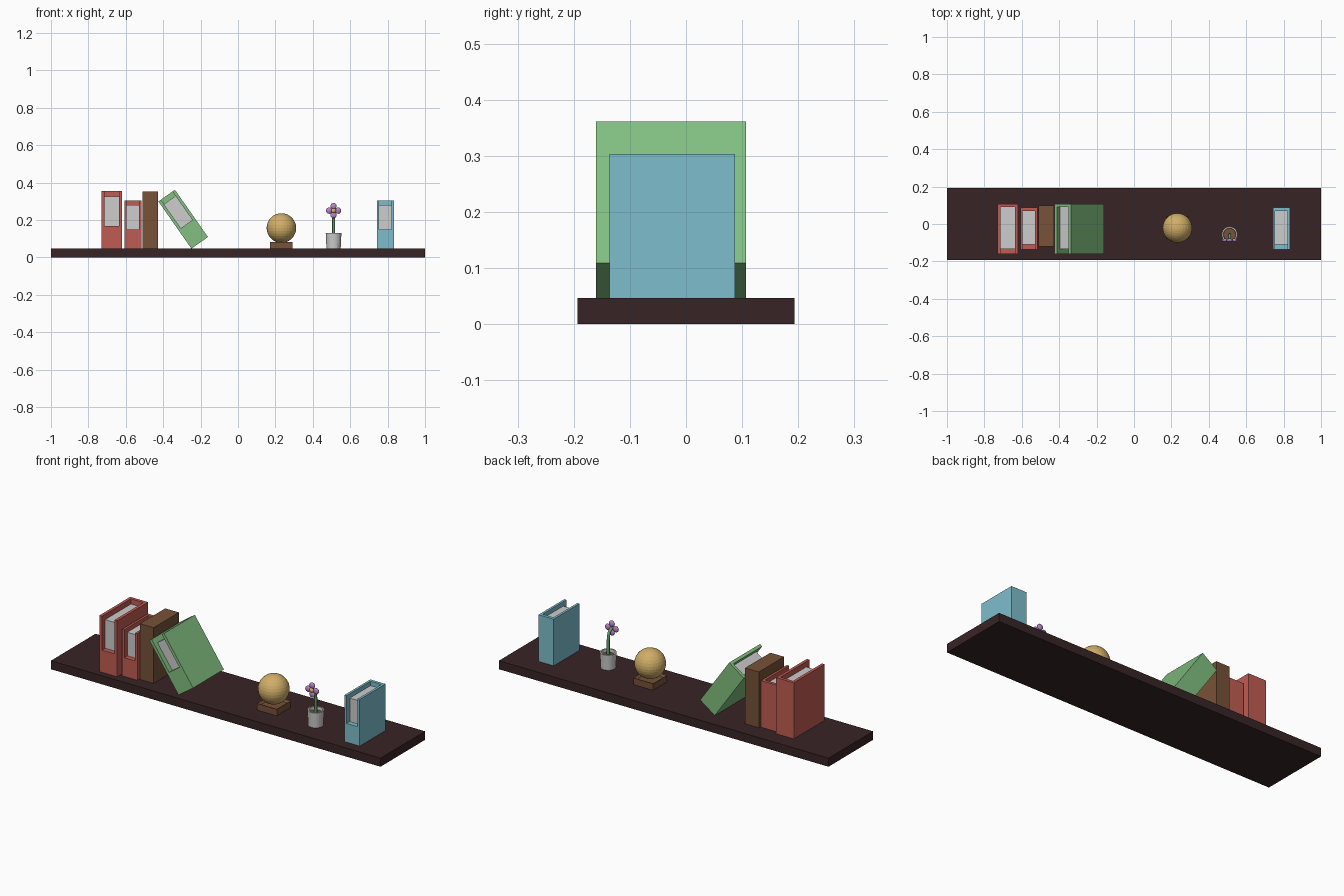
import bpy, bmesh, math
from mathutils import Matrix, Vector

if "Cube" in bpy.data.objects:
    bpy.data.objects.remove(bpy.data.objects["Cube"])


def material(name, r, g, b):
    lin = [((c / 255 + 0.055) / 1.055) ** 2.4 if c > 10 else c / 255 / 12.92 for c in (r, g, b)]
    m = bpy.data.materials.new(name)
    m.diffuse_color = (*lin, 1)
    m.use_nodes = True
    m.node_tree.nodes["Principled BSDF"].inputs["Base Color"].default_value = m.diffuse_color
    return m


DARK = material("dark wood", 56, 36, 37)
RED = material("brick red", 192, 92, 83)
BROWN = material("brown", 119, 82, 56)
GREEN = material("leaf green", 130, 191, 128)
BLUE = material("light blue", 126, 190, 205)
PAPER = material("paper grey", 205, 205, 205)
GOLD = material("gold", 208, 174, 104)
PURPLE = material("petal purple", 184, 132, 200)
STEM = material("stem green", 100, 155, 108)

SHELF_TOP = 0.047


def add(name, bm, mat, matrix=Matrix()):
    bmesh.ops.recalc_face_normals(bm, faces=bm.faces[:])
    me = bpy.data.meshes.new(name)
    bm.to_mesh(me)
    bm.free()
    me.materials.append(mat)
    ob = bpy.data.objects.new(name, me)
    ob.matrix_world = matrix
    bpy.context.collection.objects.link(ob)
    return ob


def box(name, x, y, z, mat, matrix=Matrix()):
    bm = bmesh.new()
    size = Matrix.Diagonal((x[1] - x[0], y[1] - y[0], z[1] - z[0], 1))
    mid = Matrix.Translation((sum(x) / 2, sum(y) / 2, sum(z) / 2))
    bmesh.ops.create_cube(bm, size=1, matrix=mid @ size)
    return add(name, bm, mat, matrix)


def prism(name, yz, x0, x1, mat, matrix):
    bm = bmesh.new()
    face = bm.faces.new([bm.verts.new((x0, y, z)) for y, z in yz])
    ext = bmesh.ops.extrude_face_region(bm, geom=[face])
    bmesh.ops.translate(bm, vec=(x1 - x0, 0, 0),
                        verts=[v for v in ext["geom"] if isinstance(v, bmesh.types.BMVert)])
    return add(name, bm, mat, matrix)


def lathe(name, profile, centre, mat, steps=24):
    bm = bmesh.new()
    vs = [bm.verts.new((r, 0, z)) for r, z in profile]
    es = [bm.edges.new(p) for p in zip(vs, vs[1:])]
    bmesh.ops.spin(bm, geom=vs + es, cent=(0, 0, 0), axis=(0, 0, 1), angle=math.tau, steps=steps)
    bmesh.ops.remove_doubles(bm, verts=bm.verts[:], dist=1e-5)
    return add(name, bm, mat, Matrix.Translation(centre))


def ball(name, centre, radii, mat, u, v, smooth):
    bm = bmesh.new()
    bmesh.ops.create_uvsphere(bm, u_segments=u, v_segments=v, radius=1, matrix=Matrix.Diagonal((*radii, 1)))
    for f in bm.faces:
        f.smooth = smooth
    return add(name, bm, mat, Matrix.Translation(centre))


def binder(name, x, w, h, y0, y1, wall, notch, page_top, mat, lean=0):
    """Open-topped file box with a low front and a paper stack inside."""
    matrix = Matrix.Translation((x, 0, SHELF_TOP)) @ Matrix.Rotation(-lean, 4, "Y")
    shell = box(name, (0, w), (y0, y1), (0, h), mat, matrix)
    front, back = y0 + 0.027, y1 - 0.017
    pocket = [(y0 - 0.05, notch), (front, notch), (front, 0.012), (back, 0.012),
              (back, h + 0.05), (y0 - 0.05, h + 0.05)]
    cutter = prism(name + "_cutter", pocket, wall, w - wall, mat, matrix)
    cutter.hide_render = True
    cutter.display_type = "WIRE"
    mod = shell.modifiers.new("pocket", "BOOLEAN")
    mod.operation, mod.object, mod.solver = "DIFFERENCE", cutter, "EXACT"
    # bake the pocket, then drop the helper
    bpy.context.view_layer.update()
    dep = bpy.context.evaluated_depsgraph_get()
    baked = bpy.data.meshes.new_from_object(shell.evaluated_get(dep))
    shell.modifiers.clear()
    shell.data = baked
    bpy.data.objects.remove(cutter)
    box(name + "_papers", (wall, w - wall), (front, back), (0.012, page_top), PAPER, matrix)


# shelf board
box("shelf_board", (-1, 1), (-0.193, 0.193), (0, SHELF_TOP), DARK)

# file boxes and book
large = dict(w=0.108, h=0.308, y0=-0.16, y1=0.107, wall=0.016, notch=0.122, page_top=0.279)
small = dict(w=0.092, h=0.256, y0=-0.136, y1=0.087, wall=0.013, notch=0.103, page_top=0.232)
binder("large_red_file", -0.729, mat=RED, **large)
binder("small_red_file", -0.608, mat=RED, **small)
box("brown_book", (-0.511, -0.428), (-0.12, 0.099), (SHELF_TOP, 0.353), BROWN)
binder("leaning_green_file", -0.249, mat=GREEN, lean=math.radians(35), **large)
binder("blue_file", 0.742, mat=BLUE, **small)

# ornament ball on a shallow square tray
bx, by, half = 0.232, -0.021, 0.06
bm = bmesh.new()
bmesh.ops.create_cube(bm, size=1, matrix=Matrix.Translation((bx, by, SHELF_TOP + 0.018))
                      @ Matrix.Diagonal((2 * half, 2 * half, 0.036, 1)))
bm.normal_update()
top = max(bm.faces, key=lambda f: f.calc_center_median().z)
bmesh.ops.inset_individual(bm, faces=[top], thickness=0.016)
bmesh.ops.translate(bm, vec=(0, 0, -0.01), verts=top.verts[:])
add("ball_stand", bm, BROWN)
ball("ornament_ball", (bx, by, 0.157), (0.079,) * 3, GOLD, 32, 16, False)

# flower pot and soil
px, py = 0.511, -0.056
lathe("flower_pot", [(0, 0), (0.038, 0), (0.042, 0.084), (0.034, 0.084), (0.032, 0.062), (0, 0.062)],
      (px, py, SHELF_TOP), PAPER)
lathe("soil", [(0, 0.06), (0.0325, 0.06), (0.0325, 0.068), (0, 0.068)], (px, py, SHELF_TOP), BROWN)

# stem bending towards the front
curve = bpy.data.curves.new("stem", "CURVE")
curve.dimensions = "3D"
curve.bevel_depth, curve.bevel_resolution = 0.008, 2
curve.use_fill_caps = True
path = [(py, 0.1), (py, 0.195), (py - 0.003, 0.22), (py - 0.01, 0.239), (py - 0.03, 0.25)]
spline = curve.splines.new("POLY")
spline.points.add(len(path) - 1)
for p, (y, z) in zip(spline.points, path):
    p.co = (px, y, z, 1)
curve.materials.append(STEM)
bpy.context.collection.objects.link(bpy.data.objects.new("stem", curve))

# four petals and flower centre
head = Vector((px, py - 0.031, 0.25))
for i in range(4):
    a = i * math.pi / 2
    d = Vector((math.cos(a), 0, math.sin(a)))
    ball(f"petal_{i + 1}", head + d * 0.024, (0.017, 0.009, 0.017), PURPLE, 16, 8, True)
ball("flower_centre", head + Vector((0, -0.004, 0)), (0.013, 0.01, 0.013), GOLD, 16, 8, True)
